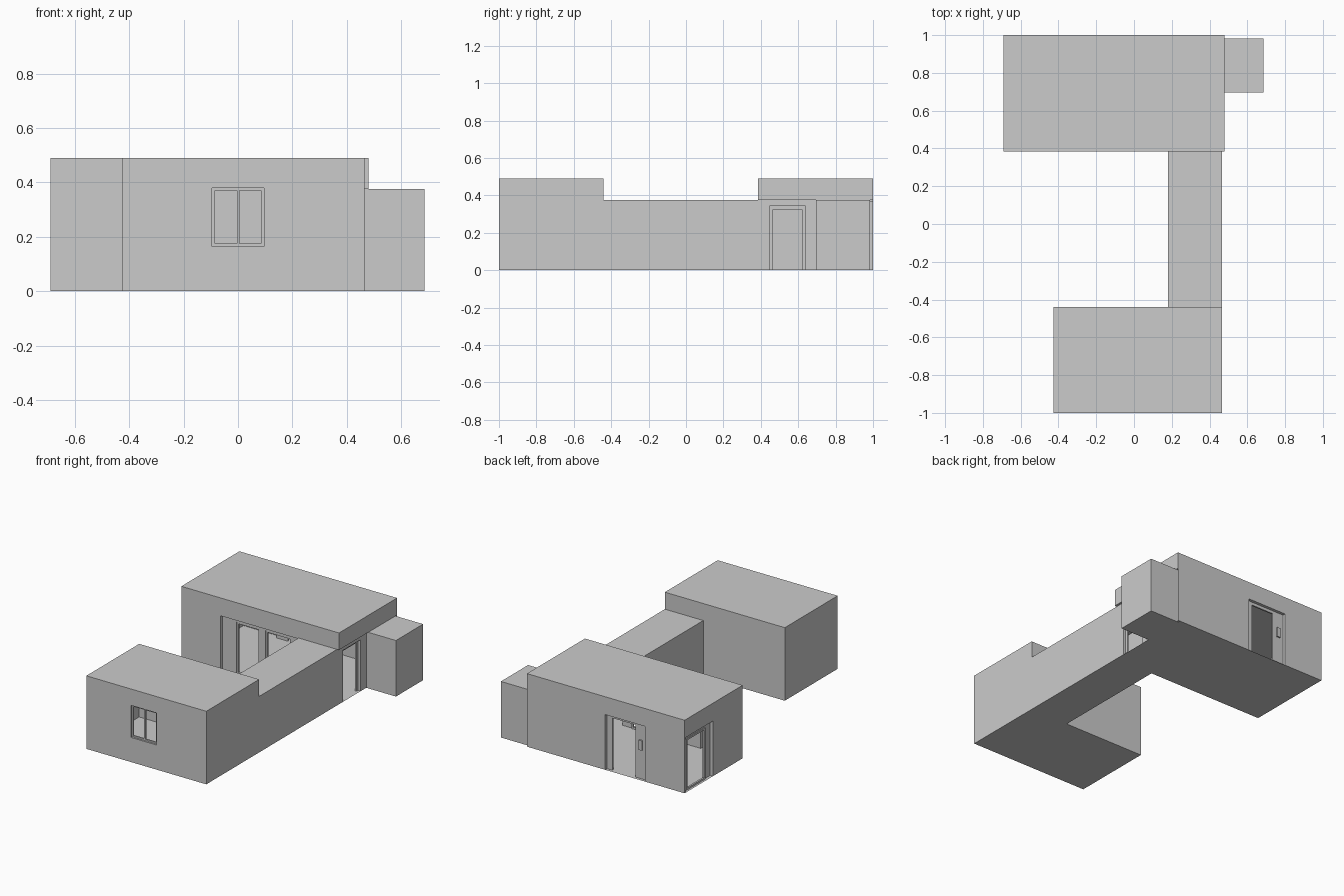
import bpy, bmesh

if "Cube" in bpy.data.objects:
    bpy.data.objects.remove(bpy.data.objects["Cube"])


def add_object(name, bm):
    mesh = bpy.data.meshes.new(name)
    bm.to_mesh(mesh)
    bm.free()
    ob = bpy.data.objects.new(name, mesh)
    bpy.context.collection.objects.link(ob)
    return ob


def sheet(name, axis, c, a, b, side, holes=(), thick=0):
    """Flat panel at axis=c with rectangular holes (a0, a1, b0, b1), facing side."""
    place = {'x': lambda u, v: (c, u, v),
             'y': lambda u, v: (u, c, v),
             'z': lambda u, v: (u, v, c)}[axis]
    us = sorted({*a, *[h[i] for h in holes for i in (0, 1)]})
    vs = sorted({*b, *[h[i] for h in holes for i in (2, 3)]})
    bm = bmesh.new()
    for u0, u1 in zip(us, us[1:]):
        for v0, v1 in zip(vs, vs[1:]):
            mu, mv = (u0 + u1) / 2, (v0 + v1) / 2
            if any(h[0] < mu < h[1] and h[2] < mv < h[3] for h in holes):
                continue
            f = bm.faces.new([bm.verts.new(place(*p)) for p in
                              ((u0, v0), (u1, v0), (u1, v1), (u0, v1))])
            f.normal_update()
            if f.normal['xyz'.index(axis)] * side < 0:
                f.normal_flip()
    bmesh.ops.remove_doubles(bm, verts=bm.verts, dist=1e-5)
    bmesh.ops.dissolve_limit(bm, angle_limit=0.01, verts=bm.verts, edges=bm.edges)
    ob = add_object(name, bm)
    if thick:
        mod = ob.modifiers.new("thickness", 'SOLIDIFY')
        mod.thickness = thick
        mod.offset = -1
    return ob


def box(name, x, y, z):
    bm = bmesh.new()
    bmesh.ops.create_cube(bm, size=1)
    for v in bm.verts:
        v.co = [(r[0] + r[1]) / 2 + k * (r[1] - r[0]) for k, r in zip(v.co, (x, y, z))]
    return add_object(name, bm)


def recess(name, axis, outer, side, a, b, openings, depth=0.02):
    """Sunken panel with openings, plus the reveals joining it to the wall."""
    inner = outer - side * depth
    sheet(name + "_panel", axis, inner, a, b, side, openings, 0.01)
    d = sorted((outer, inner))
    for i, s in ((0, 1), (1, -1)):
        if axis == 'y':
            sheet(name + "_jamb", 'x', a[i], d, b, s)
        else:
            sheet(name + "_jamb", 'y', a[i], d, b, s)
    flat = (a, d) if axis == 'y' else (d, a)
    sheet(name + "_lintel", 'z', b[1], *flat, -1)
    sheet(name + "_sill", 'z', b[0], *flat, 1)


def sash(name, axis, c, side, a, b, w=0.012):
    """Slim frame lining an opening."""
    sheet(name, axis, c, a, b, side, [(a[0] + w, a[1] - w, b[0] + w, b[1] - w)], 0.012)


H, L = 0.49, 0.376          # tall and low roof heights
R = 0.465                   # shared right wall

# front block
win = (-0.095, 0.095, 0.165, 0.38)
sheet("front_wall", 'y', -1, (-0.425, R), (0, H), -1, [win])
sheet("front_block_left_wall", 'x', -0.425, (-1, -0.44), (0, H), -1)
sheet("front_block_right_wall", 'x', R, (-1, -0.44), (0, H), 1)
sheet("front_block_back_wall", 'y', -0.44, (-0.425, R), (0, H), 1, [(0.18, R, 0, L)])
sheet("front_block_roof", 'z', H, (-0.425, R), (-1, -0.44), 1)
recess("front_window", 'y', -1, -1, win[:2], win[2:],
       [(-0.085, -0.004, 0.175, 0.37), (0.006, 0.085, 0.175, 0.37)], 0.012)

# corridor, with its right wall running on into the back block
side_door = (0.45, 0.635, 0, 0.345)
sheet("corridor_left_wall", 'x', 0.18, (-0.44, 0.385), (0, L), -1)
sheet("corridor_right_wall", 'x', R, (-0.44, 0.98), (0, L), 1, [side_door])
sheet("corridor_roof", 'z', L, (0.18, R), (-0.44, 0.385), 1)
recess("side_door", 'x', R, 1, side_door[:2], side_door[2:], [(0.465, 0.62, 0, 0.325)])

# back block with its roof slab
patio = (-0.40, 0.18, 0, 0.37)
back = (-0.395, -0.10, 0, 0.37)
left = (0.70, 0.99, 0, 0.37)
box("back_block_roof", (-0.69, 0.48), (0.385, 1), (L, H))
sheet("back_block_front_wall", 'y', 0.385, (-0.69, 0.18), (0, L), -1, [patio])
sheet("back_block_back_wall", 'y', 1, (-0.69, 0.48), (0, L), 1, [back])
sheet("back_block_left_wall", 'x', -0.69, (0.385, 1), (0, L), -1, [left])

# patio doors
panes = [(-0.295, -0.123, 0, 0.35), (-0.08, 0.11, 0, 0.35)]
recess("patio_doors", 'y', 0.385, -1, patio[:2], patio[2:], panes)
for p in panes:
    sash("patio_sash", 'y', 0.41, -1, p[:2], p[2:])

# back door with handle
recess("back_door", 'y', 1, 1, back[:2], back[2:], [(-0.31, -0.14, 0, 0.35)])
box("back_door_handle", (-0.365, -0.34), (0.975, 0.99), (0.195, 0.26))

# left door
recess("left_door", 'x', -0.69, -1, left[:2], left[2:], [(0.76, 0.96, 0, 0.345)])
sash("left_door_sash", 'x', -0.675, -1, (0.76, 0.96), (0, 0.345))

# annex
box("annex", (R, 0.685), (0.695, 0.983), (0, L))

# floors
sheet("front_floor", 'z', 0, (-0.425, R), (-1, -0.44), -1)
sheet("corridor_floor", 'z', 0, (0.18, R), (-0.44, 0.385), -1)
sheet("back_floor", 'z', 0, (-0.69, R), (0.385, 1), -1,
      [(-0.40, 0.18, 0.385, 0.405), (-0.395, -0.10, 0.98, 1)])
